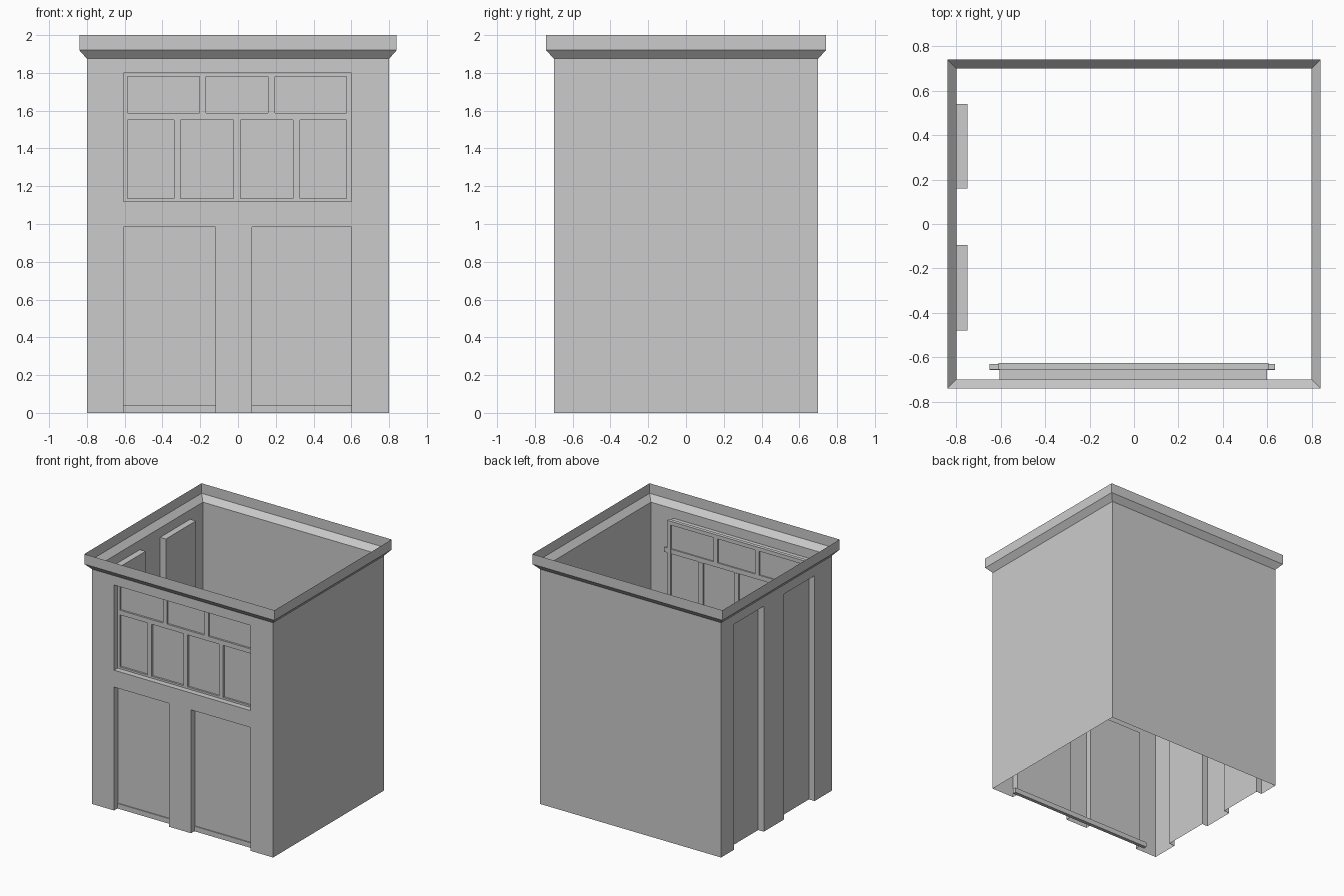
import bpy, bmesh
from mathutils import Vector

if "Cube" in bpy.data.objects:
    bpy.data.objects.remove(bpy.data.objects["Cube"])

W, D, EAVE = 0.80, 0.70, 1.875


def finish(name, bm):
    bmesh.ops.remove_doubles(bm, verts=bm.verts, dist=1e-5)
    bmesh.ops.recalc_face_normals(bm, faces=bm.faces)
    mesh = bpy.data.meshes.new(name)
    bm.to_mesh(mesh)
    bm.free()
    obj = bpy.data.objects.new(name, mesh)
    bpy.context.collection.objects.link(obj)
    return obj


def quad(bm, pts):
    bm.faces.new([bm.verts.new(p) for p in pts])


def wall(bm, place, half, recesses):
    """Thin wall; each recess (u0, u1, v0, v1, depth) is pushed inward."""
    us = sorted({-half, half} | {u for r in recesses for u in r[:2]})
    vs = sorted({0, EAVE} | {v for r in recesses for v in r[2:4]})
    for a, b in zip(us, us[1:]):
        for c, d in zip(vs, vs[1:]):
            u, v = (a + b) / 2, (c + d) / 2
            if not any(r[0] < u < r[1] and r[2] < v < r[3] for r in recesses):
                quad(bm, [place(a, c, 0), place(b, c, 0), place(b, d, 0), place(a, d, 0)])
    for a, b, c, d, t in recesses:
        corners = [(a, c), (a, d), (b, d), (b, c)]
        quad(bm, [place(u, v, t) for u, v in corners])
        for i in range(4):
            p, q = corners[i], corners[(i + 1) % 4]
            if p[1] == q[1] == 0:      # recesses reaching the ground stay open below
                continue
            quad(bm, [place(*p, 0), place(*q, 0), place(*q, t), place(*p, t)])


def box(name, x0, x1, y0, y1, z0, z1):
    bm = bmesh.new()
    bmesh.ops.create_cube(bm, size=1)
    for v in bm.verts:
        v.co = Vector(((x0 + x1) / 2 + v.co.x * (x1 - x0),
                       (y0 + y1) / 2 + v.co.y * (y1 - y0),
                       (z0 + z1) / 2 + v.co.z * (z1 - z0)))
    return finish(name, bm)


# Open shell: front with two doorways and a window, left with two tall niches
shell = bmesh.new()
wall(shell, lambda u, v, t: (u, -D + t, v), W,
     [(-0.605, -0.12, 0, 0.985, 0.05), (0.075, 0.60, 0, 0.985, 0.05),
      (-0.605, 0.60, 1.12, 1.80, 0.06)])
wall(shell, lambda u, v, t: (-W + t, u, v), D,
     [(-0.48, -0.095, 0, 1.80, 0.05), (0.16, 0.54, 0, 1.80, 0.05)])
wall(shell, lambda u, v, t: (u, D - t, v), W, [])
wall(shell, lambda u, v, t: (W - t, u, v), D, [])
finish("building_walls", shell)

# Flared cornice: thin band swept around the open top
cornice = bmesh.new()
profile = [(0, EAVE), (0.04, 1.92), (0.04, 2.0)]
for (o0, z0), (o1, z1) in zip(profile, profile[1:]):
    ring = [(-1, -1), (1, -1), (1, 1), (-1, 1)]
    for i in range(4):
        (ax, ay), (bx, by) = ring[i], ring[(i + 1) % 4]
        quad(cornice, [(ax * (W + o0), ay * (D + o0), z0), (bx * (W + o0), by * (D + o0), z0),
                       (bx * (W + o1), by * (D + o1), z1), (ax * (W + o1), ay * (D + o1), z1)])
finish("cornice", cornice)

# Window frame
F0, F1 = -0.655, -0.627
box("window_sill", -0.61, 0.605, F0, F1, 1.11, 1.135)
box("window_head", -0.61, 0.605, F0, F1, 1.78, 1.81)
box("window_side_left", -0.61, -0.585, F0, F1, 1.11, 1.81)
box("window_side_right", 0.575, 0.605, F0, F1, 1.11, 1.81)
box("window_transom", -0.65, 0.635, F0, -0.63, 1.55, 1.587)

# Mullions above and below the transom
for x in (-0.187, 0.178):
    box("upper_mullion", x - 0.018, x + 0.018, F0, F1, 1.587, 1.78)
for x in (-0.322, -0.005, 0.309):
    box("lower_mullion", x - 0.018, x + 0.018, F0, F1, 1.135, 1.55)

# Long threshold bar behind the doorways
box("door_threshold", -0.65, 0.635, -0.658, -0.63, 0, 0.04)
